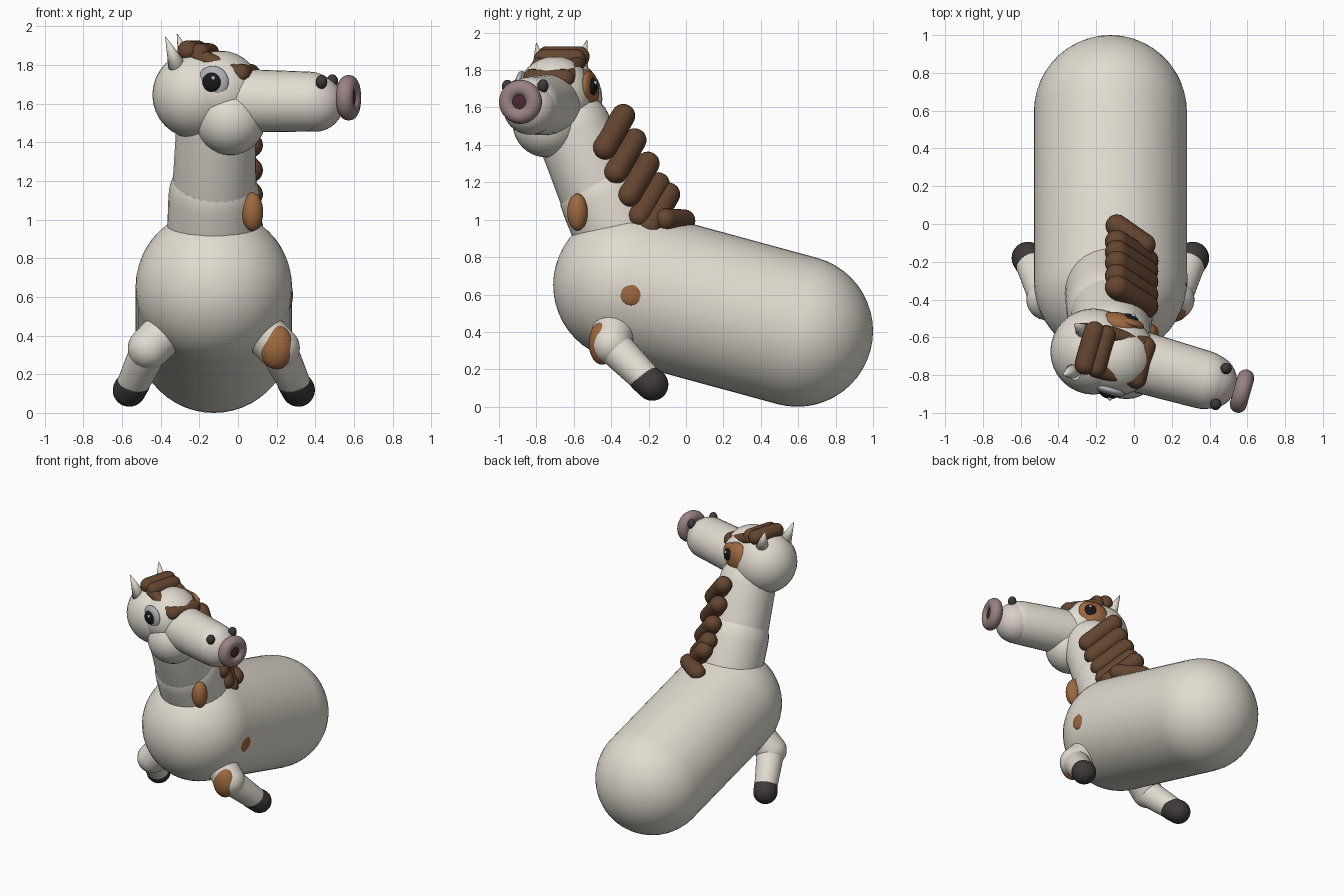
import bpy, bmesh, math
from mathutils import Vector, Matrix

if "Cube" in bpy.data.objects:
    bpy.data.objects.remove(bpy.data.objects["Cube"])


def material(name, r, g, b):
    m = bpy.data.materials.new(name)
    m.diffuse_color = (r, g, b, 1)
    m.use_nodes = True
    m.node_tree.nodes["Principled BSDF"].inputs["Base Color"].default_value = m.diffuse_color
    return m


CREAM = material("cream", 0.76, 0.72, 0.64)
BROWN = material("dark_brown", 0.13, 0.06, 0.03)
TAN = material("tan", 0.34, 0.14, 0.05)
HOOF = material("hoof", 0.05, 0.04, 0.04)
PINK = material("pale_pink", 0.70, 0.62, 0.58)
NOSE = material("nose", 0.32, 0.22, 0.22)
DARK = material("nose_hole", 0.07, 0.02, 0.03)
GREY = material("eye_ring", 0.42, 0.44, 0.46)
BLACK = material("pupil", 0.01, 0.01, 0.012)
WHITE = material("glint", 0.95, 0.95, 0.95)

MID = -0.125                                   # body symmetry plane
FWD = Vector((0.962, -0.274, 0))               # head looks this way
SIDE = Vector((0.274, 0.962, 0))


def finish(bm, name, mat):
    bmesh.ops.recalc_face_normals(bm, faces=bm.faces)
    me = bpy.data.meshes.new(name)
    bm.to_mesh(me)
    bm.free()
    me.materials.append(mat)
    for p in me.polygons:
        p.use_smooth = True
    ob = bpy.data.objects.new(name, me)
    bpy.context.collection.objects.link(ob)
    return ob


def frame(axis):
    return Vector(axis).to_track_quat('Z', 'Y').to_matrix().to_4x4()


def capsule(name, a, b, ra, rb, mat, seg=32, cap=8):
    """Tapered tube from a to b with round ends."""
    a, b = Vector(a), Vector(b)
    length = (b - a).length
    profile = []
    for i in range(cap + 1):
        t = math.pi / 2 * i / cap
        profile.append((ra * math.sin(t), -ra * math.cos(t)))
    for i in range(cap + 1):
        t = math.pi / 2 * i / cap
        profile.append((rb * math.cos(t), length + rb * math.sin(t)))
    bm = bmesh.new()
    vs = [bm.verts.new((r, 0, z)) for r, z in profile]
    es = [bm.edges.new(p) for p in zip(vs, vs[1:])]
    bmesh.ops.spin(bm, geom=vs + es, cent=(0, 0, 0), axis=(0, 0, 1),
                   angle=math.tau, steps=seg, use_duplicate=False)
    bmesh.ops.remove_doubles(bm, verts=bm.verts, dist=1e-5)
    bm.transform(Matrix.Translation(a) @ frame(b - a))
    return finish(bm, name, mat)


def blob(name, c, r, mat, axis=(0, 0, 1), seg=32):
    """Ellipsoid whose third radius lies along axis."""
    if isinstance(r, (int, float)):
        r = (r, r, r)
    bm = bmesh.new()
    bmesh.ops.create_uvsphere(bm, u_segments=seg, v_segments=seg // 2, radius=1)
    bm.transform(Matrix.Translation(c) @ frame(axis) @ Matrix.Diagonal((*r, 1)))
    return finish(bm, name, mat)


def cone(name, base, tip, r, mat):
    base, tip = Vector(base), Vector(tip)
    h = (tip - base).length
    bm = bmesh.new()
    bmesh.ops.create_cone(bm, cap_ends=True, segments=20, radius1=r, radius2=0.002, depth=h)
    bm.transform(Matrix.Translation((base + tip) / 2) @ frame(tip - base))
    finish(bm, name, mat)


# Body and chest patch
capsule("body", (MID, 0.595, 0.405), (MID, -0.305, 0.65), 0.405, 0.405, CREAM, 48, 12)
for s, c in ((1, (0.262, -0.29, 0.61)),):
    blob("side_patch", c, (0.07, 0.07, 0.022), TAN, (1, 0, 0))

# Neck
capsule("lower_neck", (MID, -0.32, 0.85), (MID, -0.44, 1.12), 0.245, 0.235, CREAM)
capsule("upper_neck", (MID, -0.42, 1.05), (MID + 0.01, -0.60, 1.48), 0.222, 0.205, CREAM)
blob("neck_patch", (0.075, -0.58, 1.04), (0.055, 0.055, 0.10), TAN)

# Head
blob("cranium", (-0.215, -0.675, 1.645), 0.228, CREAM)
blob("forehead", (-0.09, -0.70, 1.665), 0.208, CREAM)
blob("jaw", (-0.04, -0.745, 1.515), 0.182, CREAM)
capsule("snout", (-0.02, -0.715, 1.615), (0.37, -0.825, 1.61), 0.165, 0.155, CREAM)
blob("muzzle", (0.40, -0.832, 1.60), (0.146, 0.146, 0.146), PINK)

# Nose ring, hole and nostrils
nose = Vector((0.572, -0.885, 1.63))
bpy.ops.mesh.primitive_torus_add(location=nose, major_radius=0.073, minor_radius=0.045,
                                 major_segments=40, minor_segments=16)
ring = bpy.context.object
ring.name = "nose_ring"
ring.rotation_euler = FWD.to_track_quat('Z', 'Y').to_euler()
ring.data.materials.append(NOSE)
bpy.ops.object.shade_smooth()
blob("nose_disc", nose, (0.08, 0.08, 0.03), DARK, FWD)
blob("nostril", (0.432, -0.955, 1.712), (0.03, 0.03, 0.036), HOOF, seg=20)
blob("nostril", (0.488, -0.765, 1.715), (0.03, 0.03, 0.036), HOOF, seg=20)

# Eyes: ring, pupil and glint on each side of the head
blob("eye_patch", (-0.075, -0.535, 1.69), (0.115, 0.115, 0.065), TAN, SIDE)
centre = Vector((-0.08, -0.70, 1.71))
for s in (-1, 1):
    out = SIDE * s
    blob("eye_ring", centre + out * 0.185, (0.085, 0.085, 0.03), GREY if s < 0 else TAN, out)
    blob("eye_pupil", centre + out * 0.20, (0.052, 0.052, 0.032), BLACK, out, 24)
    blob("eye_glint", centre + out * 0.228 + FWD * 0.015 + Vector((0, 0, 0.022)),
         0.011, WHITE, seg=12)

# Ears
cone("ear", (-0.255, -0.575, 1.79), (-0.315, -0.53, 1.96), 0.055, CREAM)
cone("ear", (-0.305, -0.775, 1.77), (-0.375, -0.80, 1.945), 0.055, CREAM)

# Forelock: thick roll behind, thinner rolls framing the forehead
fc = Vector((-0.10, -0.695, 0))


def on_head(f, s, z):
    return fc + FWD * f + SIDE * s + Vector((0, 0, z))


for f, z, r in ((-0.14, 1.872, 0.055), (-0.075, 1.862, 0.05), (0.145, 1.755, 0.05)):
    capsule("forelock", on_head(f, -0.09, z), on_head(f, 0.09, z), r, r, BROWN, 20, 6)
for s in (-1, 1):
    capsule("forelock_side", on_head(-0.08, 0.10 * s, 1.845),
            on_head(0.145, 0.10 * s, 1.75), 0.042, 0.042, BROWN, 20, 6)

# Mane: slanted rolls down the back of the neck
for y, z in ((-0.335, 1.555), (-0.275, 1.425), (-0.205, 1.30), (-0.15, 1.19), (-0.095, 1.135)):
    capsule("mane_roll", (-0.09, y, z), (0.065, y - 0.10, z - 0.17), 0.064, 0.064, BROWN, 24, 6)
capsule("mane_roll", (-0.09, -0.01, 0.995), (0.055, -0.11, 1.0), 0.06, 0.06, BROWN, 24, 6)

# Front legs, mirrored about the body plane
for s in (-1, 1):
    def at(x, y, z):
        return (MID + s * x, y, z)
    capsule("upper_leg", at(0.20, -0.38, 0.47), at(0.335, -0.40, 0.335), 0.115, 0.11, CREAM)
    capsule("lower_leg", at(0.335, -0.39, 0.325), at(0.43, -0.19, 0.125), 0.098, 0.08, CREAM)
    capsule("hoof", at(0.412, -0.225, 0.155), at(0.437, -0.18, 0.118), 0.083, 0.086, HOOF)
blob("knee_patch", (0.20, -0.45, 0.34), (0.088, 0.07, 0.115), TAN)
